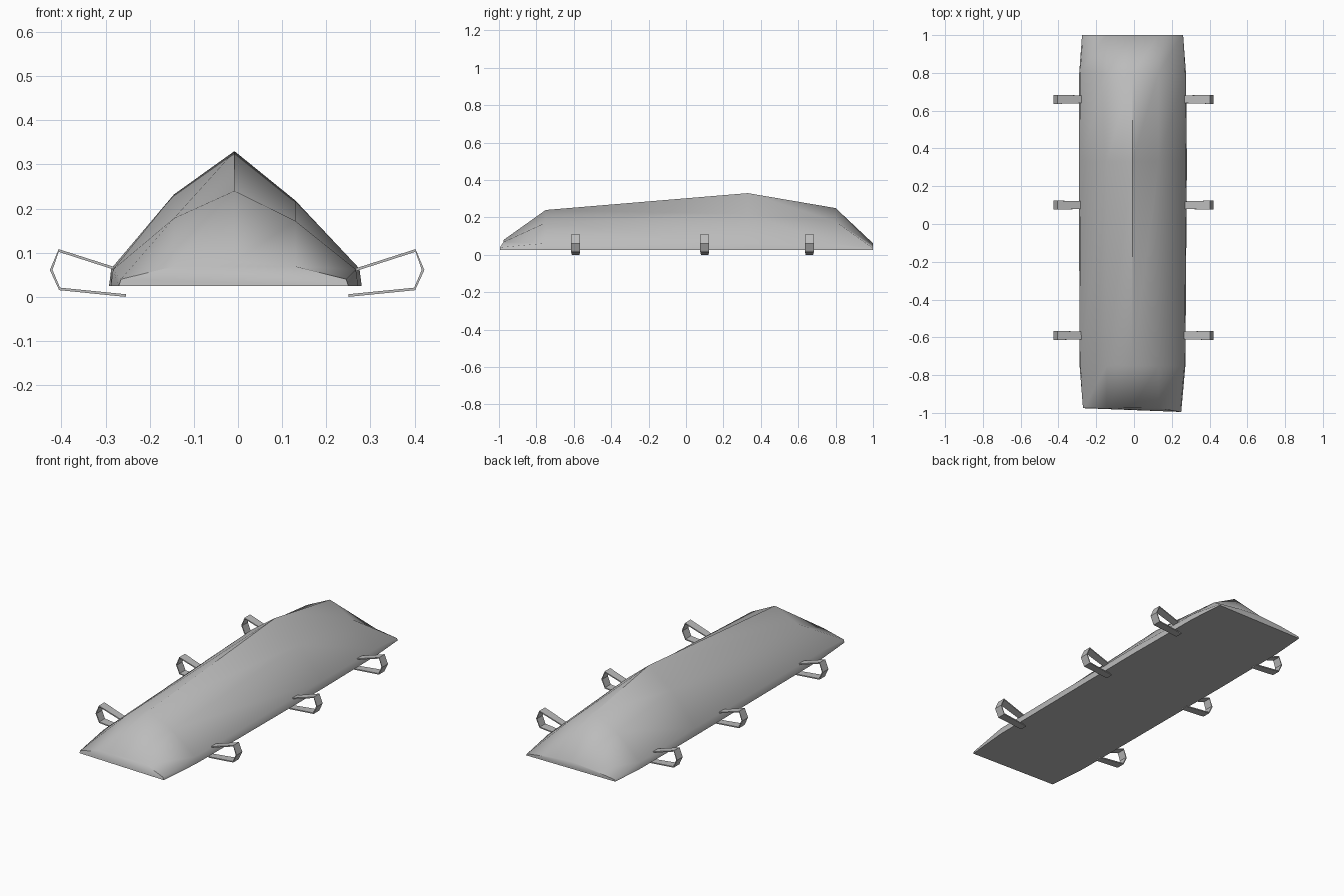
import bpy, bmesh, math

if "Cube" in bpy.data.objects:
    bpy.data.objects.remove(bpy.data.objects["Cube"])

def material(name, rgb):
    m = bpy.data.materials.new(name)
    m.diffuse_color = (*rgb, 1)
    m.use_nodes = True
    m.node_tree.nodes["Principled BSDF"].inputs["Base Color"].default_value = m.diffuse_color
    return m

grey = material("grey fabric", (0.5, 0.5, 0.5))

def finish(name, bm, angle):
    bmesh.ops.recalc_face_normals(bm, faces=bm.faces)
    me = bpy.data.meshes.new(name)
    bm.to_mesh(me)
    bm.free()
    ob = bpy.data.objects.new(name, me)
    bpy.context.collection.objects.link(ob)
    me.materials.append(grey)
    bpy.context.view_layer.objects.active = ob
    ob.select_set(True)
    bpy.ops.object.shade_smooth_by_angle(angle=math.radians(angle))
    ob.select_set(False)
    return ob

# Cover: rings along y as (y, left x, right x, wall z, shoulder z left/right, ridge z)
RINGS = [(-0.975, -0.27, 0.25, 0.04, 0.069, 0.069, 0.08),
         (-0.75, -0.288, 0.272, 0.062, 0.178, 0.172, 0.24),
         (0.33, -0.292, 0.28, 0.064, 0.232, 0.218, 0.33),
         (0.80, -0.29, 0.275, 0.058, 0.185, 0.178, 0.25),
         (1.0, -0.275, 0.26, 0.035, 0.052, 0.052, 0.062)]
BASE = 0.025
bm = bmesh.new()
loops = []
for i, (y, xl, xr, wall, sl, sr, ridge) in enumerate(RINGS):
    corner = -0.02 if i == 0 else 0       # front right corner reaches forward
    pts = [(xl, y, BASE), (xl + 0.005, y, wall), (-0.145, y, sl), (-0.008, y, ridge),
           (0.13, y, sr), (xr - 0.005, y + corner, wall), (xr, y + corner, BASE)]
    loops.append([bm.verts.new(p) for p in pts])
for a, b in zip(loops, loops[1:]):
    n = len(a)
    for i in range(n):
        j = (i + 1) % n
        bm.faces.new((a[i], a[j], b[j], b[i]))
bm.faces.new(loops[0])
bm.faces.new(loops[-1])
finish("padded_cover", bm, 60)

# Strap handles: flat ribbon loops, three on each side
PATH = [(0.265, 0.061, 0.040), (0.402, 0.105, 0.048), (0.419, 0.061, 0.048),
        (0.400, 0.018, 0.048), (0.250, 0.003, 0.040)]
T = 0.003

def strap(name, y, side):
    bm = bmesh.new()
    rings = []
    for i, (x, z, w) in enumerate(PATH):
        p, q = PATH[max(i - 1, 0)], PATH[min(i + 1, len(PATH) - 1)]
        dx, dz = q[0] - p[0], q[1] - p[1]
        d = math.hypot(dx, dz)
        nx, nz = -dz / d * T, dx / d * T
        shift = -0.004 if side < 0 else 0
        rings.append([bm.verts.new((side * (x + s * nx) + shift, y + t * w / 2, z + s * nz))
                      for s, t in ((1, -1), (1, 1), (-1, 1), (-1, -1))])
    for a, b in zip(rings, rings[1:]):
        for i in range(4):
            j = (i + 1) % 4
            bm.faces.new((a[i], a[j], b[j], b[i]))
    bm.faces.new(rings[0])
    bm.faces.new(rings[-1])
    finish(name, bm, 30)

for label, y in (("front", -0.59), ("middle", 0.10), ("back", 0.66)):
    strap(f"{label}_right_strap", y, 1)
    strap(f"{label}_left_strap", y, -1)
